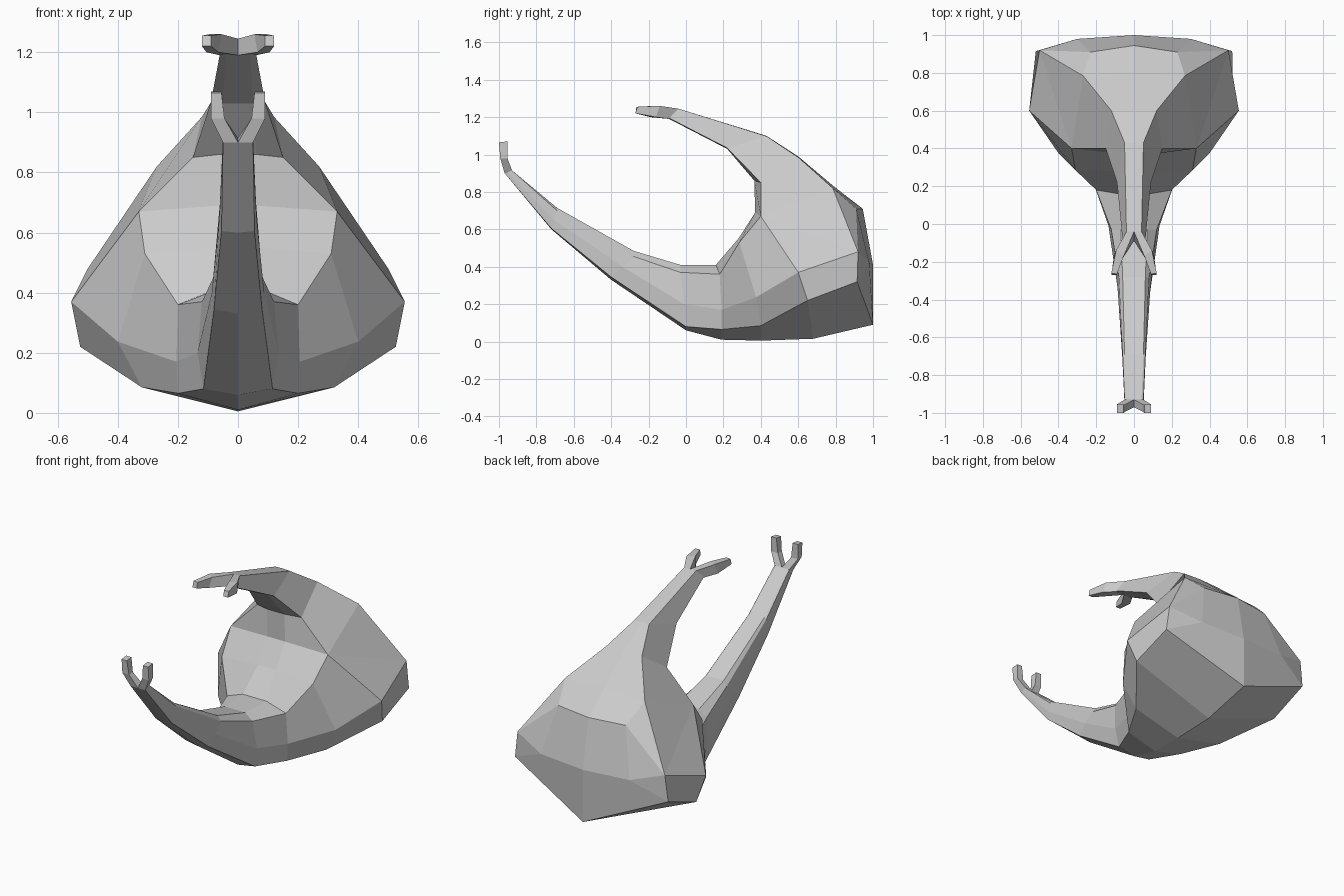
import bpy, bmesh


def loft(name, rings, mirror=False):
    """Skin a closed, capped tube through rings; optionally add its mirror copy."""
    bm = bmesh.new()
    for s in ((1, -1) if mirror else (1,)):
        vs = [[bm.verts.new((s * x, y, z)) for x, y, z in r] for r in rings]
        n = len(vs[0])
        for a, b in zip(vs, vs[1:]):
            for i in range(n):
                j = (i + 1) % n
                bm.faces.new((a[i], a[j], b[j], b[i]))
        bm.faces.new(vs[0])
        bm.faces.new(vs[-1])
        if mirror:
            bmesh.ops.recalc_face_normals(bm, faces=bm.faces)
    if not mirror:
        bmesh.ops.remove_doubles(bm, verts=bm.verts, dist=0.0005)
        bmesh.ops.dissolve_degenerate(bm, edges=bm.edges, dist=0.0005)
        bmesh.ops.recalc_face_normals(bm, faces=bm.faces)
    me = bpy.data.meshes.new(name)
    bm.to_mesh(me)
    bm.free()
    ob = bpy.data.objects.new(name, me)
    bpy.context.collection.objects.link(ob)
    return ob


def ring(o, e, m, i, d):
    """Full ring from outer centre (y, z), outer edge, side, inner edge, inner crest."""
    half = [e, m, i, d]
    return ([(0, *o)] + half + [(0, d[1], d[2])]
            + [(-x, y, z) for x, y, z in reversed(half)])


# Lower arm
lower = [
    ring((-.97, .90), (.05, -.97, .90), (.05, -.955, .905), (.05, -.93, .915), (.04, -.93, .915)),
    ring((-.72, .60), (.055, -.72, .605), (.062, -.705, .65), (.06, -.69, .70), (.05, -.69, .715)),
    ring((-.40, .33), (.08, -.40, .345), (.087, -.34, .40), (.08, -.28, .455), (.06, -.28, .485)),
    ring((0, .06), (.115, 0, .08), (.135, -.01, .20), (.12, -.03, .37), (.07, -.03, .41)),
    ring((.19, .01), (.20, .19, .065), (.205, .19, .17), (.20, .18, .36), (.08, .16, .41)),
]

# Wide body, fanned around a shared inner edge
inner, crest = (.33, .40, .67), (.06, .37, .69)
flank, top = (.50, .92, .48), (.27, .785, .82)
body = [
    ring((.40, .005), (.32, .40, .085), (.40, .375, .237), (.31, .285, .53), (.06, .28, .55)),
    ring((.68, .015), (.525, .65, .22), (.555, .60, .37), inner, crest),
    ring((1, .09), (.52, .915, .32), flank, inner, crest),
    ring((1, .41), (.30, .98, .42), flank, inner, crest),
    ring((.945, .71), (.23, .91, .71), flank, inner, crest),
    ring((.79, .83), top, top, inner, crest),
]

# Upper arm
upper = []
for o, e, i, d in [
    ((.60, .99), (.12, .60, .985), (.15, .40, .85), (.06, .365, .86)),
    ((.43, 1.10), (.05, .43, 1.098), (.09, .22, 1.035), (.05, .22, 1.03)),
    ((-.04, 1.245), (.04, -.04, 1.245), (.06, -.09, 1.195), (.04, -.09, 1.19)),
]:
    upper.append(ring(o, e, e, i, d))

loft("curved_body", lower + body + upper)

# Lower fork: two upright prongs
loft("lower_fork", [
    [(0, -.97, .90), (.05, -.97, .90), (.05, -.93, .915), (0, -.93, .915)],
    [(.045, -.993, .98), (.09, -.993, .98), (.09, -.955, .98), (.045, -.955, .98)],
    [(.055, -1, 1.065), (.09, -1, 1.065), (.09, -.955, 1.07), (.055, -.955, 1.07)],
], True)

# Upper fork: two prongs spreading forward
loft("upper_fork", [
    [(0, -.04, 1.245), (.04, -.04, 1.245), (.06, -.09, 1.19), (0, -.09, 1.19)],
    [(.055, -.17, 1.26), (.095, -.14, 1.26), (.105, -.16, 1.20), (.065, -.19, 1.20)],
    [(.09, -.265, 1.255), (.12, -.26, 1.255), (.12, -.27, 1.22), (.09, -.27, 1.22)],
], True)
